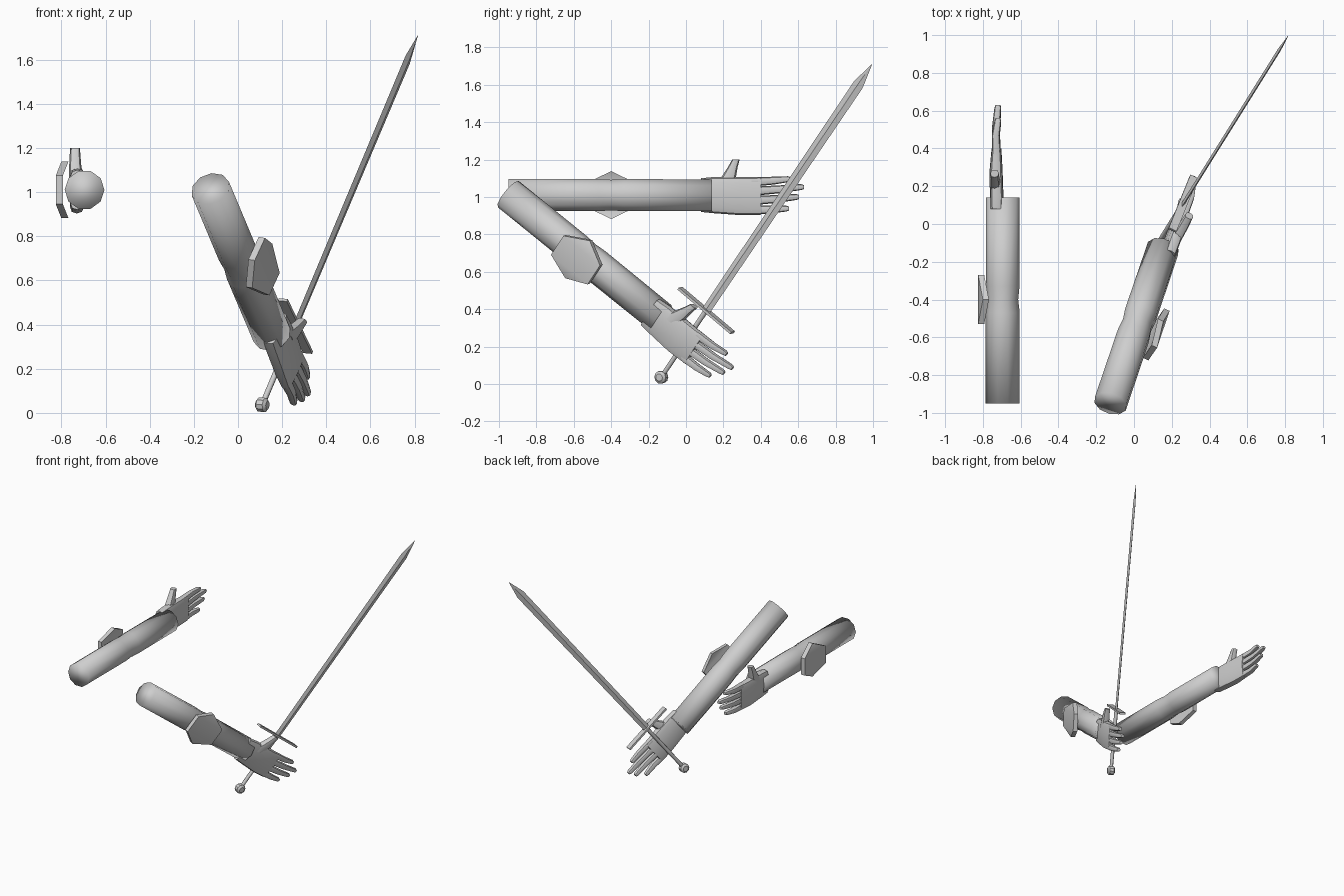
import bpy, bmesh, math
from mathutils import Vector, Matrix

if "Cube" in bpy.data.objects:
    bpy.data.objects.remove(bpy.data.objects["Cube"])

steel = bpy.data.materials.new("light grey")
steel.diffuse_color = (0.62, 0.62, 0.62, 1)
steel.use_nodes = True
steel.node_tree.nodes["Principled BSDF"].inputs["Base Color"].default_value = steel.diffuse_color


def finish(name, bm, frame, angle=None):
    """Place the mesh in its frame, fix normals and smooth it."""
    bm.transform(frame)
    bmesh.ops.recalc_face_normals(bm, faces=bm.faces)
    me = bpy.data.meshes.new(name)
    bm.to_mesh(me)
    bm.free()
    me.materials.append(steel)
    ob = bpy.data.objects.new(name, me)
    bpy.context.collection.objects.link(ob)
    bpy.ops.object.select_all(action='DESELECT')
    ob.select_set(True)
    bpy.context.view_layer.objects.active = ob
    if angle is None:
        bpy.ops.object.shade_smooth()
    else:
        bpy.ops.object.shade_smooth_by_angle(angle=math.radians(angle))
    return ob


def loft(bm, stations, sides=8, along='y', box=1.0, start=0.0):
    """Closed tube through (x, y, z, half_x, half_other) stations."""
    rings = []
    for x, y, z, hx, ho in stations:
        ring = []
        for i in range(sides):
            t = 2 * math.pi * i / sides + start
            c = math.copysign(abs(math.cos(t)) ** box, math.cos(t)) * hx
            s = math.copysign(abs(math.sin(t)) ** box, math.sin(t)) * ho
            off = (c, 0, s) if along == 'y' else (c, s, 0)
            ring.append(bm.verts.new(Vector((x, y, z)) + Vector(off)))
        rings.append(ring)
    for a, b in zip(rings, rings[1:]):
        for i in range(sides):
            j = (i + 1) % sides
            bm.faces.new((a[i], a[j], b[j], b[i]))
    bm.faces.new(rings[0])
    bm.faces.new(rings[-1])


def frame_from(x, y, z, origin):
    m = Matrix((x, y, z)).transposed().to_4x4()
    m.translation = origin
    return m


def build_arm(side, frame):
    # local axes: x outward, y toward the fingers, z toward the thumb
    bm = bmesh.new()
    loft(bm, [(0, 0, 0, .09, .09), (0, .48, 0, .09, .09), (0, .55, 0, .082, .086),
              (0, .62, 0, .089, .09), (0, 1.09, 0, .088, .088)], sides=10)
    finish(side + "_sleeve", bm, frame)

    # elbow guard: hexagonal plate with its two points folded inward
    bm = bmesh.new()
    outline = [(-.13, .065), (0, .128), (.13, .065), (.13, -.065), (0, -.128), (-.13, -.065)]
    layers = []
    for w in (.13, .098):
        layers.append([bm.verts.new((w - (.025 if abs(u) > .1 else 0), .55 + a, u))
                       for a, u in outline])
    for v in layers:
        bm.faces.new((v[0], v[1], v[2]))
        bm.faces.new((v[0], v[2], v[3], v[5]))
        bm.faces.new((v[3], v[4], v[5]))
    for i in range(6):
        j = (i + 1) % 6
        bm.faces.new((layers[0][i], layers[0][j], layers[1][j], layers[1][i]))
    finish(side + "_elbow_guard", bm, frame, 35)

    # palm, four fingers and thumb
    bm = bmesh.new()
    loft(bm, [(.032, 1.03, 0, .034, .09), (.032, 1.1, 0, .036, .097),
              (.035, 1.24, -.005, .034, .102), (.033, 1.35, -.005, .026, .1)],
         sides=12, box=.55)
    for base, tip_y, tip_z in ((.07, 1.51, .085), (.02, 1.58, .043),
                               (-.03, 1.555, -.01), (-.08, 1.50, -.072)):
        mid = (1.33 + tip_y) / 2
        loft(bm, [(.033, 1.30, base, .025, .025),
                  (.037, mid, (base + tip_z) / 2, .021, .021),
                  (.026, tip_y - .015, tip_z, .018, .016),
                  (.025, tip_y, tip_z, .013, .011)], box=.8)
    loft(bm, [(.04, 1.15, .04, .03, .05), (.042, 1.18, .10, .028, .038),
              (.043, 1.20, .15, .025, .026), (.043, 1.217, .19, .022, .02)],
         along='z', box=.8)
    finish(side + "_hand", bm, frame, 50)


# straight arm
build_arm("left", frame_from((-1, 0, 0), (0, 1, 0), (0, 0, 1), Vector((-.695, -.95, 1.01))))

# lowered arm, rolled slightly outward
d = Vector((.34, 1, -.81)).normalized()
out = d.cross(Vector((0, 0, 1))).normalized()
up = out.cross(d)
roll = math.radians(10)
out2 = out * math.cos(roll) - up * math.sin(roll)
up2 = up * math.cos(roll) + out * math.sin(roll)
build_arm("right", frame_from(out2, d, up2, Vector((-.125, -.95, 1.015))))

# sword frame: x along the guard, y along the flat normal, z toward the tip
pommel, tip = Vector((.11, -.132, .037)), Vector((.815, .995, 1.71))
axis = (tip - pommel).normalized()
length = (tip - pommel).length
flat = axis.cross(Vector((.12, .29, -.225))).normalized()
sword = frame_from(flat.cross(axis), flat, axis, pommel)
guard = length * .213

bm = bmesh.new()
loft(bm, [(0, 0, guard, .025, .009), (0, 0, length - .14, .031, .009),
          (0, 0, length, .001, .001)], sides=4, along='z')
finish("blade", bm, sword, 20)

bm = bmesh.new()
loft(bm, [(0, 0, 0, .013, .013), (0, 0, guard, .014, .014)], along='z')
finish("grip", bm, sword, 50)

bm = bmesh.new()
bmesh.ops.create_cube(bm, size=1, matrix=Matrix.Translation((0, 0, guard))
                      @ Matrix.Diagonal((.385, .045, .014, 1)))
finish("crossguard", bm, sword, 30)

bm = bmesh.new()
loft(bm, [(0, -.027, 0, .02, .02), (0, -.016, 0, .034, .034),
          (0, .016, 0, .034, .034), (0, .027, 0, .02, .02)], sides=10)
finish("pommel", bm, sword, 35)
